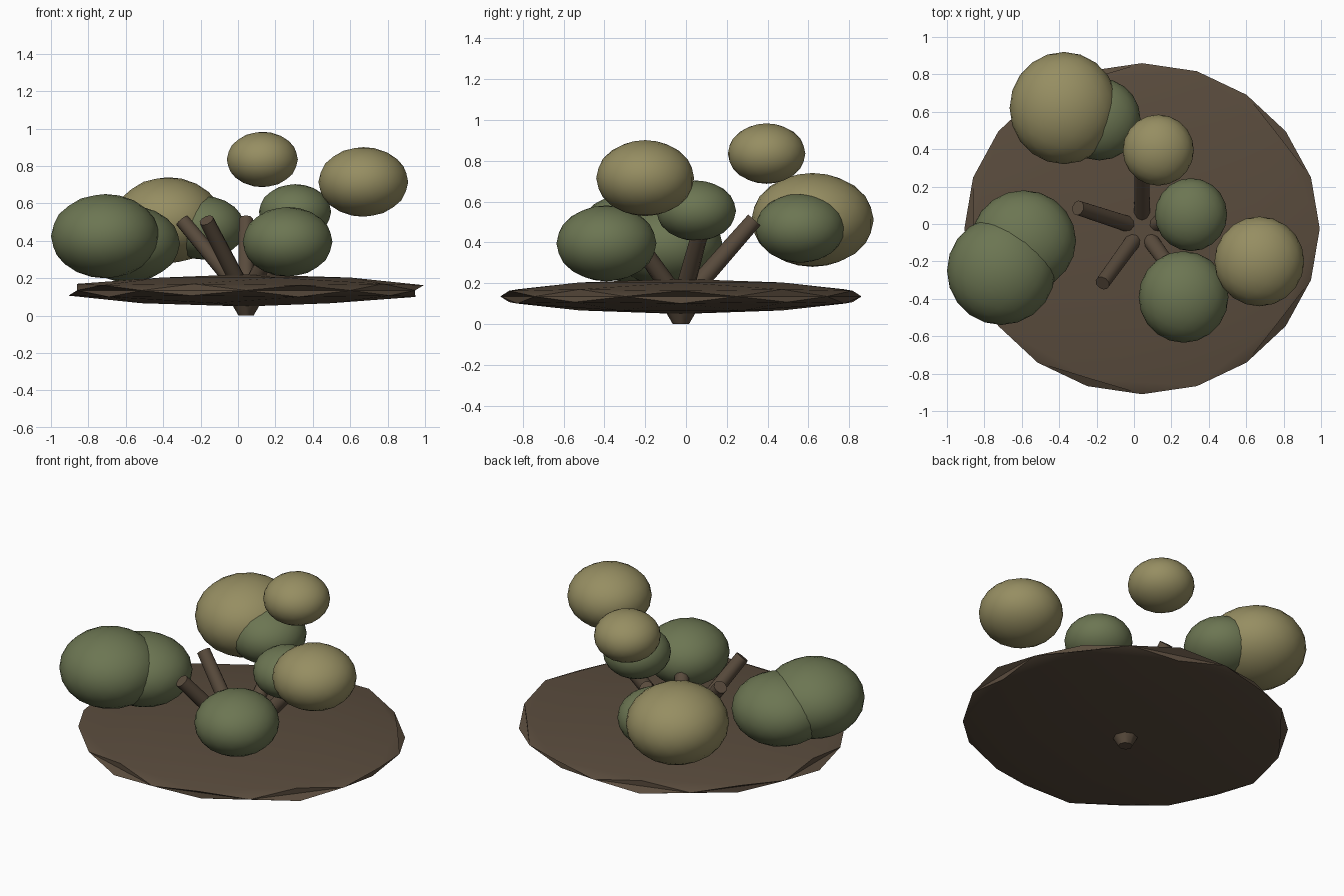
import bpy, bmesh, math
from mathutils import Vector

cube = bpy.data.objects.get("Cube")
if cube:
    bpy.data.objects.remove(cube)


def material(name, colour):
    m = bpy.data.materials.new(name)
    m.use_nodes = True
    m.diffuse_color = (*colour, 1)
    for node in m.node_tree.nodes:
        if node.type == "BSDF_PRINCIPLED":
            node.inputs["Base Color"].default_value = (*colour, 1)
            node.inputs["Roughness"].default_value = 0.9
    return m


BARK = material("bark brown", (0.102, 0.072, 0.047))
GREEN = material("leaf green", (0.15, 0.18, 0.085))
OLIVE = material("dry olive", (0.305, 0.27, 0.122))
CENTRE = Vector((0.043, -0.025, 0))


def finish(bm, name, mat, location, angle):
    mesh = bpy.data.meshes.new(name)
    bm.to_mesh(mesh)
    bm.free()
    mesh.materials.append(mat)
    obj = bpy.data.objects.new(name, mesh)
    obj.location = location
    bpy.context.collection.objects.link(obj)
    bpy.ops.object.select_all(action="DESELECT")
    obj.select_set(True)
    bpy.context.view_layer.objects.active = obj
    bpy.ops.object.shade_smooth_by_angle(angle=math.radians(angle))
    return obj


def foliage(name, mat, location, radii):
    bm = bmesh.new()
    bmesh.ops.create_icosphere(bm, subdivisions=3, radius=1)
    bmesh.ops.scale(bm, vec=radii, verts=bm.verts)
    finish(bm, name, mat, location, 40)


def rod(name, start, end, r1, r2, sides):
    bm = bmesh.new()
    axis = end - start
    bmesh.ops.create_cone(bm, cap_ends=True, segments=sides, radius1=r1,
                          radius2=r2, depth=axis.length)
    obj = finish(bm, name, BARK, (start + end) / 2, 50)
    obj.rotation_mode = "QUATERNION"
    obj.rotation_quaternion = axis.to_track_quat("Z", "Y")


# Ground disc: a flattened ball with its side rings pushed out to a zigzag rim
bm = bmesh.new()
bmesh.ops.create_icosphere(bm, subdivisions=2, radius=1)
for v in bm.verts:
    r = math.hypot(v.co.x, v.co.y)
    push = min(1, r * 1.12) / r if r > 0.01 else 1
    height = math.copysign(abs(v.co.z) ** 1.4, v.co.z)
    v.co = (v.co.x * push * 0.95, v.co.y * push * 0.885, height * 0.086)
finish(bm, "ground_disc", BARK, CENTRE + Vector((0, 0, 0.135)), 30)

# Root stub under the disc
rod("root_stub", CENTRE, CENTRE + Vector((0, 0, 0.06)), 0.04, 0.075, 8)

# Five branches fanning out from the middle
for i in range(5):
    a = math.radians(90 + 72 * i)
    tip = CENTRE + Vector((0.36 * math.cos(a), 0.36 * math.sin(a), 0.51))
    rod(f"branch_{i + 1}", CENTRE + Vector((0, 0, 0.1)), tip, 0.046, 0.04, 10)

# Foliage clumps
foliage("right_front_clump", GREEN, (-0.71, -0.25, 0.425), (0.29, 0.29, 0.225))
foliage("right_clump", GREEN, (-0.59, -0.09, 0.385), (0.28, 0.27, 0.205))
foliage("right_back_clump", OLIVE, (-0.375, 0.62, 0.51), (0.29, 0.3, 0.23))
foliage("back_clump", GREEN, (-0.185, 0.56, 0.47), (0.22, 0.22, 0.17))
foliage("top_clump", OLIVE, (0.13, 0.395, 0.835), (0.19, 0.19, 0.148))
foliage("middle_clump", GREEN, (0.305, 0.05, 0.555), (0.193, 0.195, 0.148))
foliage("left_clump", OLIVE, (0.67, -0.2, 0.715), (0.24, 0.24, 0.186))
foliage("front_clump", GREEN, (0.265, -0.39, 0.395), (0.24, 0.245, 0.186))
